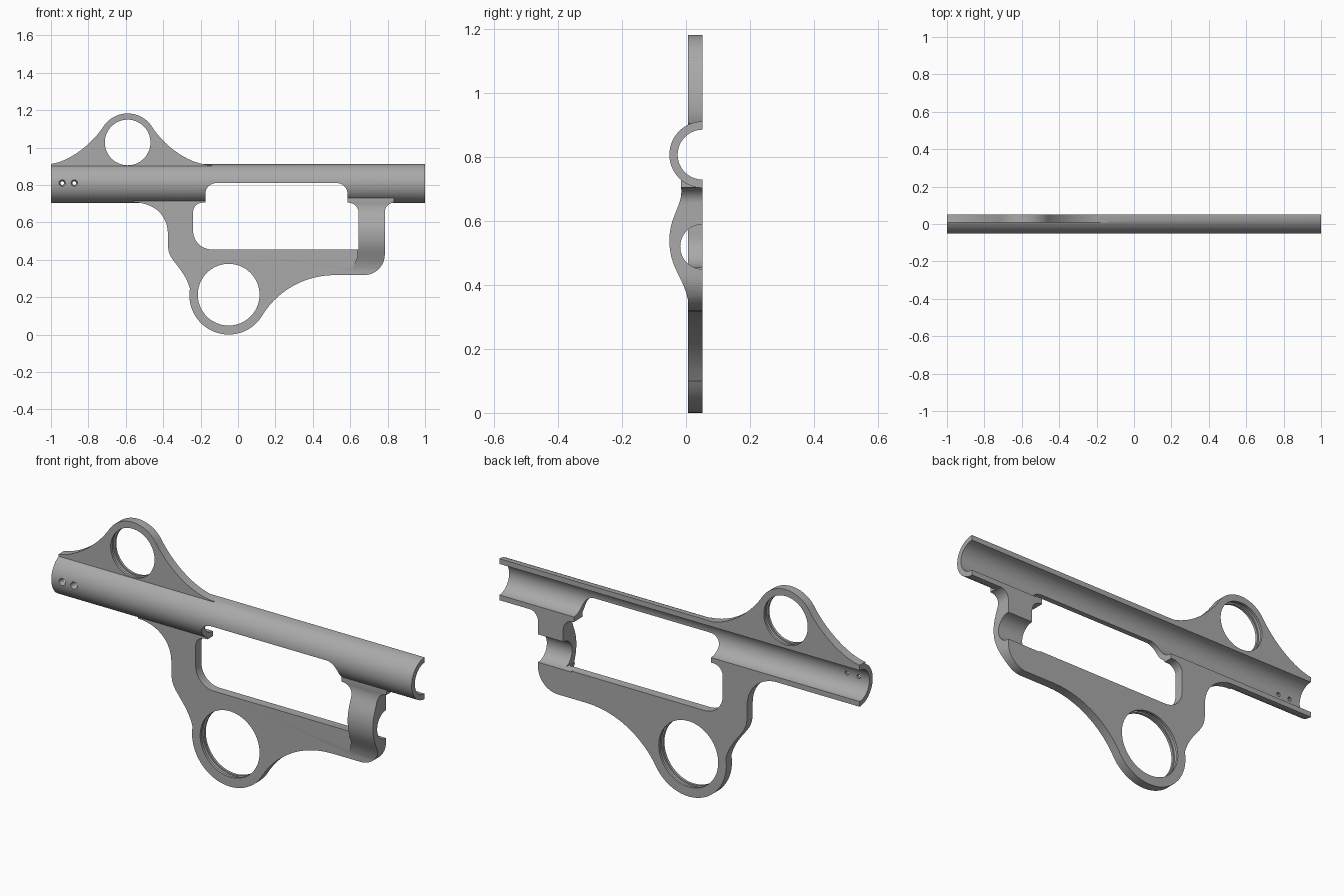
import bpy, bmesh, math
from mathutils import Vector
from mathutils.geometry import interpolate_bezier

if "Cube" in bpy.data.objects:
    bpy.data.objects.remove(bpy.data.objects["Cube"])

BACK, FACE = 0.052, 0.007      # flat back and front face of the plates
AXIS_Z = 0.808                 # height of the tube axis

grey = bpy.data.materials.new("mid grey")
grey.use_nodes = True
grey.diffuse_color = (0.40, 0.40, 0.40, 1)
grey.node_tree.nodes["Principled BSDF"].inputs["Base Color"].default_value = grey.diffuse_color


def arc(cx, cz, r, a, b, n=12):
    steps = [math.radians(a + (b - a) * i / n) for i in range(n + 1)]
    return [(cx + r * math.cos(t), cz + r * math.sin(t)) for t in steps]


def disc(cx, cz, r, n=72):
    return arc(cx, cz, r, 0, 360, n)[:-1]


def curve(a, b, c, d, n=14):
    pts = interpolate_bezier(*(Vector((p[0], p[1], 0)) for p in (a, b, c, d)), n)
    return [(p.x, p.y) for p in pts]


def prism(name, outline, axis, start, end):
    """Extrude an outline along x (points are y, z) or along y (points are x, z)."""
    pts = []
    for p in outline:
        if not pts or math.dist(p, pts[-1]) > 1e-4:
            pts.append(p)
    bm = bmesh.new()
    place = (lambda p, d: (d, p[0], p[1])) if axis == "X" else (lambda p, d: (p[0], d, p[1]))
    low = [bm.verts.new(place(p, start)) for p in pts]
    high = [bm.verts.new(place(p, end)) for p in pts]
    bm.faces.new(low)
    bm.faces.new(high[::-1])
    for i in range(len(pts)):
        j = (i + 1) % len(pts)
        bm.faces.new((low[j], low[i], high[i], high[j]))
    bmesh.ops.recalc_face_normals(bm, faces=bm.faces)
    mesh = bpy.data.meshes.new(name)
    bm.to_mesh(mesh)
    bm.free()
    mesh.materials.append(grey)
    obj = bpy.data.objects.new(name, mesh)
    bpy.context.collection.objects.link(obj)
    return obj


def combine(target, other, operation):
    mod = target.modifiers.new("combine", "BOOLEAN")
    mod.operation, mod.solver, mod.object = operation, "EXACT", other
    bpy.context.view_layer.objects.active = target
    bpy.ops.object.modifier_apply(modifier=mod.name)
    bpy.data.objects.remove(other)


# Tube, still solid and round
body = prism("half_tube_frame", disc(BACK, AXIS_Z, 0.104, 96), "X", -1, 1)

# Upper flange with ring
upper = [(-1, 0.80)]
upper += curve((-1, 0.912), (-0.90, 0.925), (-0.78, 1.019), (-0.72, 1.111))
upper += arc(-0.59, 1.027, 0.155, 147, 33, 32)
upper += curve((-0.46, 1.111), (-0.40, 1.019), (-0.28, 0.912), (-0.14, 0.905))
upper += [(-0.14, 0.80)]
combine(body, prism("upper_ring_plate", upper, "Y", FACE, 0.1), "UNION")

# Lower plate with large ring
post_side = arc(0.675, 0.428, 0.11, -90, 0) + arc(0.835, 0.655, 0.05, 180, 90) + [(0.835, 0.76)]
lower = [(-0.56, 0.76)]
lower += curve((-0.56, 0.707), (-0.44, 0.705), (-0.375, 0.63), (-0.375, 0.54))
lower += curve((-0.375, 0.50), (-0.375, 0.45), (-0.37, 0.43), (-0.345, 0.395))
lower += curve((-0.345, 0.395), (-0.31, 0.35), (-0.275, 0.31), (-0.257, 0.246))
lower += arc(-0.05, 0.21, 0.21, 170, 328, 40)
lower += curve((0.128, 0.099), (0.20, 0.22), (0.34, 0.318), (0.52, 0.318))
lower += post_side
combine(body, prism("lower_ring_plate", lower, "Y", FACE, 0.1), "UNION")

# Bulged post: side profile trimmed to its front outline
bulge = [(0.1, 0.318), (0.1, 0.76), (-0.016, 0.76)]
bulge += curve((-0.016, 0.71), (-0.006, 0.65), (-0.052, 0.62), (-0.052, 0.54))
bulge += curve((-0.052, 0.54), (-0.052, 0.44), (0.006, 0.42), (0.01, 0.318))
post = prism("post", bulge, "X", 0.55, 0.9)
front = [(0.57, 0.76), (0.57, 0.69), (0.64, 0.62), (0.64, 0.42), (0.615, 0.36), (0.615, 0.30)]
combine(post, prism("post_outline", front + post_side, "Y", -0.2, 0.2), "INTERSECT")
combine(body, post, "UNION")

# Window through the tube and lower plate
window = arc(-0.14, 0.555, 0.10, 180, 270) + [(0.645, 0.455)]
window += arc(0.59, 0.65, 0.055, 0, 90) + [(0.586, 0.705)]
window += arc(0.526, 0.75, 0.06, 0, 90) + arc(-0.115, 0.75, 0.06, 90, 180)
window += [(-0.175, 0.705)] + arc(-0.19, 0.655, 0.05, 90, 180)
combine(body, prism("window_cutter", window, "Y", -0.2, 0.2), "DIFFERENCE")

# Bore, cross hole in the post, and flat back
combine(body, prism("bore_cutter", disc(BACK, AXIS_Z, 0.078, 96), "X", -1.1, 1.1), "DIFFERENCE")
combine(body, prism("post_hole_cutter", disc(BACK, 0.52, 0.07), "X", 0.6, 0.9), "DIFFERENCE")

# Ring holes, each with a shallow inner groove
for x, z, r in ((-0.59, 1.027, 0.122), (-0.05, 0.213, 0.165)):
    combine(body, prism("ring_cutter", disc(x, z, r), "Y", -0.2, 0.2), "DIFFERENCE")
    combine(body, prism("groove_cutter", disc(x, z, r + 0.007), "Y", 0.02, 0.04), "DIFFERENCE")

# Countersunk screw holes
for x in (-0.94, -0.875):
    bpy.ops.mesh.primitive_cone_add(vertices=32, radius1=0.019, radius2=0.007, depth=0.04,
                                    location=(x, -0.036, 0.81), rotation=(-math.pi / 2, 0, 0))
    combine(body, bpy.context.object, "DIFFERENCE")

slab = [(-2, -1), (2, -1), (2, 2), (-2, 2)]
combine(body, prism("back_cutter", slab, "Y", BACK, 0.4), "DIFFERENCE")

# One flat colour, smooth curves, sharp edges
body.data.materials.clear()
body.data.materials.append(grey)
for face in body.data.polygons:
    face.material_index = 0
bpy.ops.object.select_all(action="DESELECT")
body.select_set(True)
bpy.context.view_layer.objects.active = body
bpy.ops.object.shade_smooth_by_angle(angle=math.radians(30))
